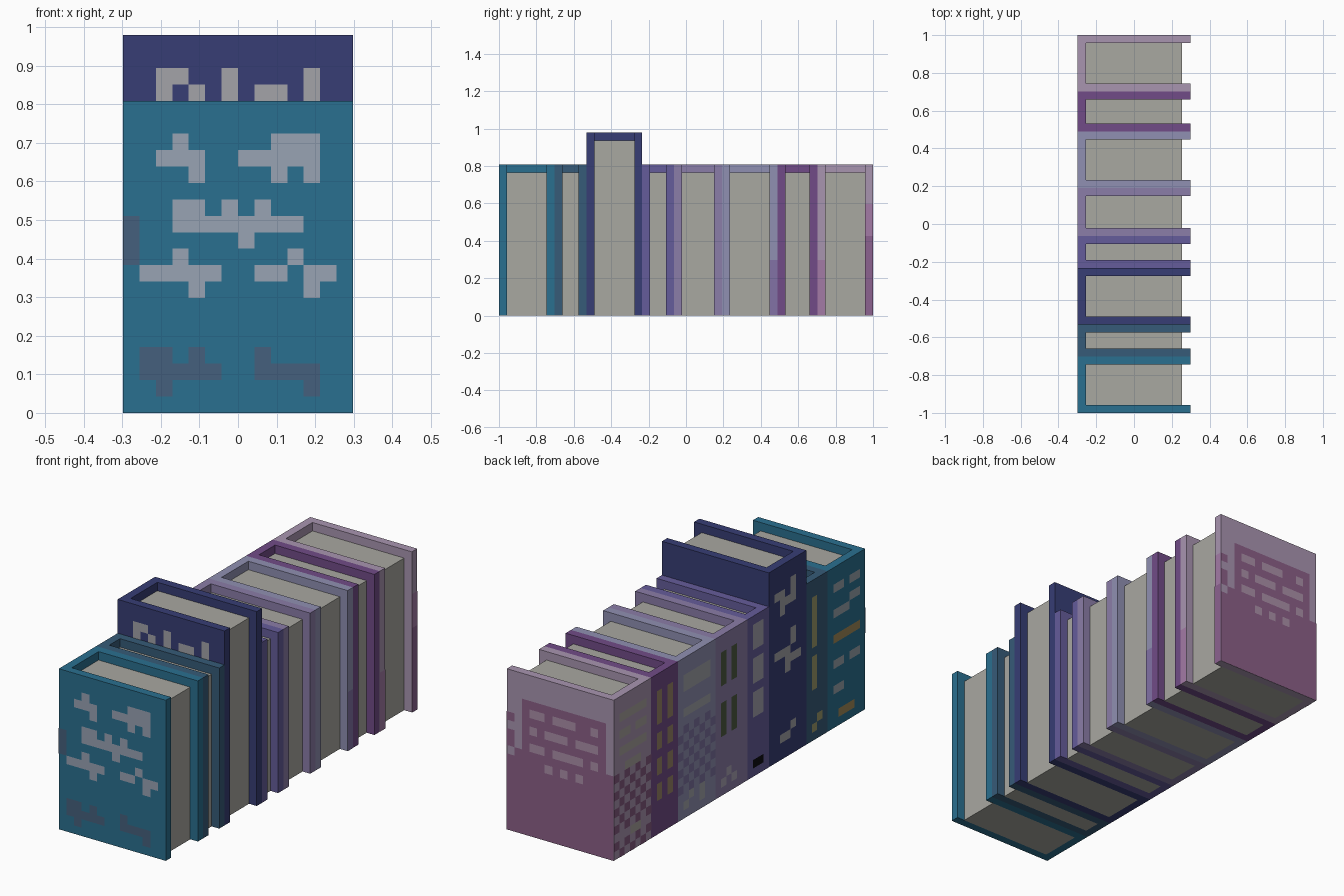
import bpy, bmesh

if "Cube" in bpy.data.objects:
    bpy.data.objects.remove(bpy.data.objects["Cube"])

P = 2 / 47            # one pixel block; the whole row is 47 blocks long
W = 14                # cover depth in blocks
X0 = -W * P / 2
LIFT = 0.0012         # painted marks sit just proud of the surface
mats = {}


def material(hexcode):
    if hexcode not in mats:
        m = bpy.data.materials.new("colour_" + hexcode)
        rgb = [int(hexcode[i:i + 2], 16) / 255 for i in (0, 2, 4)]
        m.diffuse_color = [((c + 0.055) / 1.055) ** 2.4 for c in rgb] + [1]
        m.use_nodes = True
        m.node_tree.nodes["Principled BSDF"].inputs["Base Color"].default_value = m.diffuse_color
        mats[hexcode] = m
    return mats[hexcode]


def finish(bm, name, colour):
    bmesh.ops.recalc_face_normals(bm, faces=bm.faces) if len(bm.faces) and "mark" not in name else None
    me = bpy.data.meshes.new(name)
    bm.to_mesh(me)
    bm.free()
    me.materials.append(material(colour))
    ob = bpy.data.objects.new(name, me)
    bpy.context.collection.objects.link(ob)
    return ob


def prism(name, outline, height, colour):
    """Extrude a plan outline straight up from the ground."""
    bm = bmesh.new()
    face = bm.faces.new([bm.verts.new((x, y, 0)) for x, y in outline])
    top = bmesh.ops.extrude_face_region(bm, geom=[face])["geom"]
    bmesh.ops.translate(bm, vec=(0, 0, height), verts=[v for v in top if isinstance(v, bmesh.types.BMVert)])
    finish(bm, name, colour)


def marks(name, place, rects, colour, lift=LIFT):
    """Paint rectangles (column, row, width, height); place maps blocks to space."""
    bm = bmesh.new()
    for c, r, w, h in rects:
        bm.faces.new([bm.verts.new(place(u, v, lift)) for u, v in
                      ((c, r), (c + w, r), (c + w, r + h), (c, r + h))])
    finish(bm, name + "_marks", colour)


def front_of(y):
    return lambda u, v, d: (X0 + u * P, y - d, v * P)


def back_of(y):
    return lambda u, v, d: (-X0 - u * P, y + d, v * P)


def spine_of(y1):
    return lambda u, v, d: (X0 - d, y1 - u * P, v * P)


def edge_of(y0):
    return lambda u, v, d: (-X0 + d, y0 + u * P, v * P)


# books from front to back: name, width in blocks, height in blocks, cover colour
books = [("teal", 7, 19, "2a7090"), ("slate", 4, 19, "365b78"), ("navy", 7, 23, "373d75"),
         ("indigo", 4, 19, "655c9b"), ("mauve", 6, 19, "8b7da8"), ("lilac", 7, 19, "9090b2"),
         ("plum", 5, 19, "714b87"), ("pink", 7, 19, "a995b0")]
start, spine, front, edge = {}, {}, {}, {}
y = -1.0
for name, n, h, colour in books:
    y0, y1, x1 = y, y + n * P, -X0
    # U-shaped cover: two boards and the spine
    prism(name + "_book_cover", [(X0, y0), (x1, y0), (x1, y0 + P), (X0 + P, y0 + P),
                                 (X0 + P, y1 - P), (x1, y1 - P), (x1, y1), (X0, y1)], h * P, colour)
    # page block, recessed at the top and fore edge
    prism(name + "_book_pages", [(X0 + P, y0 + P), (x1 - P, y0 + P), (x1 - P, y1 - P), (X0 + P, y1 - P)],
          (h - 1) * P, "a9a8a1")
    front[name], spine[name], edge[name] = front_of(y0), spine_of(y1), edge_of(y0)
    y = y1

# front board of the teal book: abstract block pattern
marks("teal_front_pale", front["teal"], [
    (3, 16, 1, 1), (2, 15, 3, 1), (4, 14, 1, 1), (9, 16, 2, 1), (7, 15, 5, 1), (7, 15, 1, 1)][:5] + [
    (11, 14, 1, 1), (9, 14, 1, 1), (11, 16, 1, 1), (3, 12, 2, 1), (6, 12, 1, 1), (8, 12, 1, 1), (3, 11, 8, 1),
    (7, 10, 1, 1), (3, 9, 1, 1), (1, 8, 5, 1), (4, 7, 1, 1), (10, 9, 1, 1), (8, 8, 2, 1),
    (11, 8, 2, 1), (11, 7, 1, 1)], "98a3b3")
marks("teal_front_dark", front["teal"], [(0, 9, 1, 3), (1, 3, 2, 1), (4, 3, 1, 1), (1, 2, 5, 1), (2, 1, 1, 1),
                                         (8, 2, 1, 2), (9, 2, 3, 1), (11, 1, 1, 1)], "45607d")
# visible upper strip of the tall navy book
marks("navy_front", front["navy"], [(2, 19, 1, 2), (3, 20, 1, 1), (4, 19, 1, 1), (6, 19, 1, 2),
                                    (8, 19, 2, 1), (11, 19, 1, 2)], "a3a3a8")

# back board of the pink book: darker panel with rows of dashes
back = back_of(1.0)
marks("pink_back_panel", back, [(0, 0, 14, 9), (2, 9, 11, 7), (0, 10, 1, 2), (1, 9, 1, 1), (0, 13, 1, 1),
                                (13, 9, 1, 1)], "8c6088")
dashes = []
for row, runs in ((14, ((3, 2), (6, 3), (11, 1))), (12, ((3, 1), (5, 3), (9, 3))),
                  (10, ((3, 2), (6, 4), (11, 1))), (8, ((5, 1), (7, 1), (9, 1)))):
    dashes += [(c, row, w, 1) for c, w in runs]
marks("pink_back_dash", back, dashes, "ab90a8", 2 * LIFT)

# shaded lower parts of the covers' fore edges
for n, u in (("pink", 6), ("pink", 0), ("lilac", 6)):
    marks(n + "_edge_mid_%d" % u, edge[n], [(u, 0, 1, 14 if u and n == "pink" else 7)],
          "a47ba6" if n == "pink" else "8272a6")
marks("pink_edge_low", edge["pink"], [(6, 0, 1, 10)], "8c6290", 2 * LIFT)

# spine of the pink book
checker = [(c, r, 1, 1) for r in range(0, 10) for c in range(7) if (c + r) % 2 and r != 2]
marks("pink_spine_check", spine["pink"], checker, "84597f")
marks("pink_spine_label", spine["pink"], [(1, 16, 5, 1), (1, 14, 2, 1), (4, 14, 2, 1), (1, 12, 5, 1),
                                          (2, 10, 3, 1), (3, 2, 2, 1)], "a9a39f", 2 * LIFT)

# spine of the plum book: two columns of gold dashes
marks("plum_spine_gold", spine["plum"], [(c, r, 1, 2) for c in (1, 3) for r in (4, 7, 10, 13, 15)], "9a8568")

# spine of the lilac book
marks("lilac_spine_check", spine["lilac"], [(c, r, 1, 1) for r in range(3, 11) for c in range(7) if (c + r) % 2],
      "7d72a0")
marks("lilac_spine_label", spine["lilac"], [(1, 15, 5, 2), (1, 12, 5, 1), (1, 1, 1, 1), (2, 2, 1, 1), (4, 1, 1, 2)],
      "a3a5ac")

# spine of the mauve book: two green stripes
marks("mauve_spine_green", spine["mauve"], [(c, r, 1, 4) for c in (1, 3) for r in (7, 13)], "4d5a40")
marks("mauve_spine_pale", spine["mauve"], [(1, 1, 1, 1), (2, 2, 1, 1), (3, 1, 1, 1)], "aaa4b4")

# spine of the indigo book: three pale labels and a black stamp
marks("indigo_spine_pale", spine["indigo"], [(1, r, 2, 3) for r in (7, 11, 15)], "a5a3b0")
marks("indigo_spine_black", spine["indigo"], [(1, 1, 2, 1)], "0c0c10")

# spine of the navy book: abstract pale blocks
marks("navy_spine_pale", spine["navy"], [(1, 19, 2, 1), (2, 17, 1, 2), (3, 18, 2, 1), (4, 19, 1, 2),
                                         (1, 12, 3, 1), (3, 10, 1, 2), (4, 11, 2, 1), (4, 13, 1, 2),
                                         (2, 2, 2, 1), (4, 3, 1, 1)], "a3a3a8")

# spine of the slate book: gold stripe
marks("slate_spine_gold", spine["slate"], [(1, 11, 1, 6), (1, 6, 1, 4), (1, 1, 1, 1), (2, 2, 1, 1)], "9c9a6c")

# spine of the teal book
marks("teal_spine_pale", spine["teal"], [(1, 16, 2, 1), (4, 16, 2, 1), (1, 13, 3, 1), (4, 14, 2, 1),
                                         (1, 7, 2, 1), (4, 7, 2, 1), (1, 4, 2, 1)], "98a3ac")
marks("teal_spine_gold", spine["teal"], [(1, 10, 5, 1), (2, 1, 3, 1)], "a08a58")
